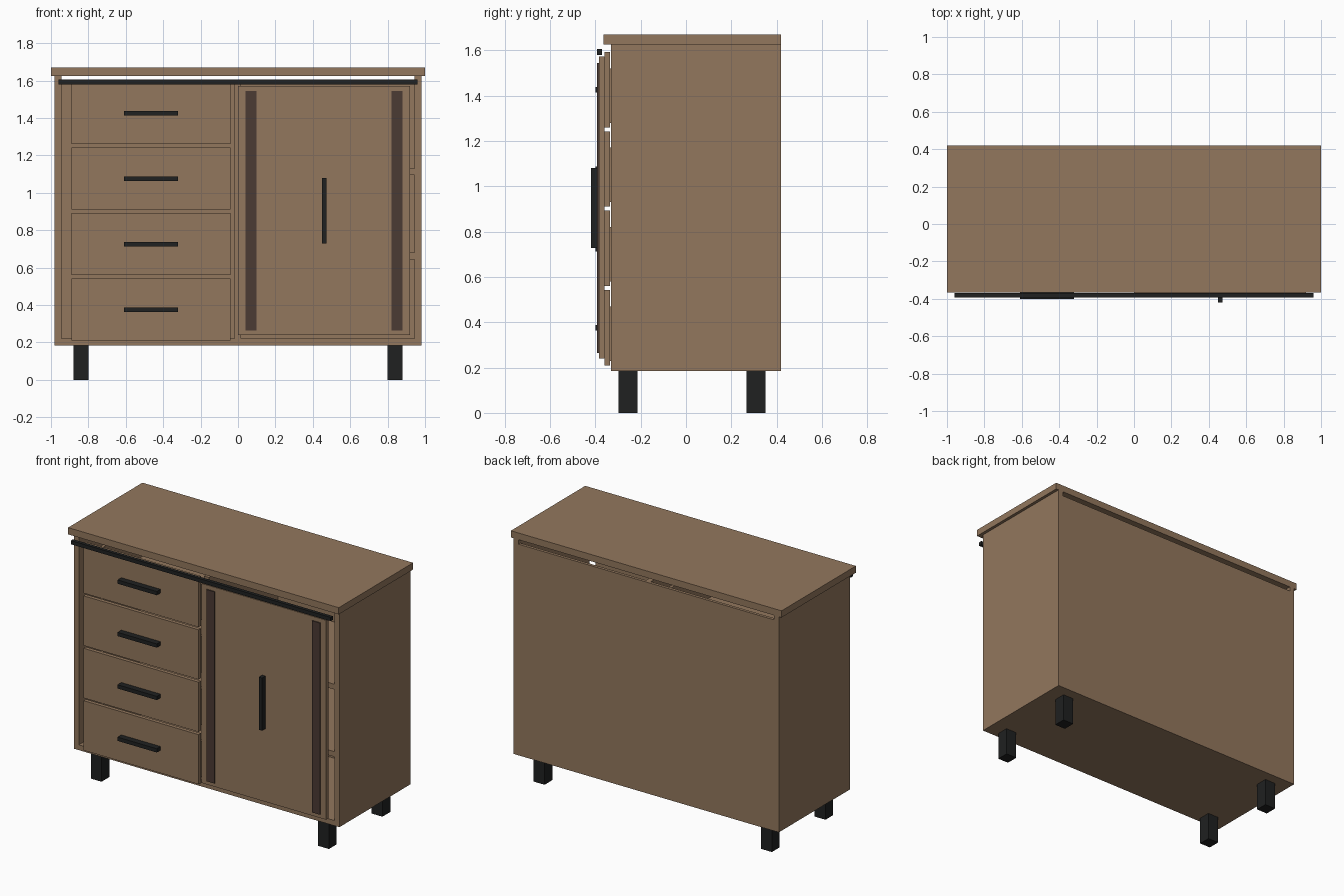
import bpy
import bmesh

if "Cube" in bpy.data.objects:
    bpy.data.objects.remove(bpy.data.objects["Cube"], do_unlink=True)


def material(name, rgb):
    mat = bpy.data.materials.new(name)
    mat.use_nodes = True
    color = (*rgb, 1)
    mat.diffuse_color = color
    mat.node_tree.nodes["Principled BSDF"].inputs["Base Color"].default_value = color
    return mat


wood = material("warm wood", (0.29, 0.185, 0.11))
black = material("black metal", (0.014, 0.015, 0.015))
strap_brown = material("dark brown", (0.07, 0.043, 0.034))


def box(name, x, y, z, mat):
    """Box given by its low and high limit on each axis."""
    bm = bmesh.new()
    bmesh.ops.create_cube(bm, size=1)
    for v in bm.verts:
        v.co = [lim[0] if c < 0 else lim[1] for c, lim in zip(v.co, (x, y, z))]
    mesh = bpy.data.meshes.new(name)
    bm.to_mesh(mesh)
    bm.free()
    mesh.materials.append(mat)
    obj = bpy.data.objects.new(name, mesh)
    bpy.context.collection.objects.link(obj)
    return obj


FRONT, BACK = -0.33, 0.42
BASE, RIM = 0.185, 1.625
INNER, OUTER = 0.945, 0.98
PANEL_TOP = 1.595

# Carcass
box("top_board", (-1, 1), (-0.365, BACK), (RIM, 1.67), wood)
box("right_side", (-OUTER, -INNER), (FRONT, BACK), (BASE, RIM), wood)
box("left_side", (INNER, OUTER), (FRONT, BACK), (BASE, RIM), wood)
box("bottom_board", (-INNER, INNER), (FRONT, BACK), (BASE, 0.22), wood)
box("back_panel", (-INNER, INNER), (0.4, BACK), (0.22, PANEL_TOP), wood)
box("divider", (-0.02, 0.015), (FRONT, 0.4), (0.22, PANEL_TOP), wood)
for i, z in enumerate((0.645, 1.095)):
    box(f"shelf_{i + 1}", (0.015, INNER), (FRONT, 0.4), (z, z + 0.035), wood)

# Drawers: front, open box behind it, and bar handle
for i in range(4):
    z = 0.21 + 0.35 * i
    n = i + 1
    low, high = z + 0.02, z + 0.26
    box(f"drawer_front_{n}", (-0.89, -0.04), (-0.36, -0.335), (z, z + 0.332), wood)
    box(f"drawer_bottom_{n}", (-0.87, -0.06), (-0.335, 0.35), (low, low + 0.02), wood)
    box(f"drawer_back_{n}", (-0.87, -0.06), (0.33, 0.35), (low, high), wood)
    for side, x in (("right", -0.87), ("left", -0.08)):
        box(f"drawer_{side}_{n}", (x, x + 0.02), (-0.335, 0.33), (low, high), wood)
    box(f"drawer_handle_{n}", (-0.61, -0.32), (-0.4, -0.36), (z + 0.153, z + 0.178), black)

# Sliding door with straps, handle and rail
box("sliding_door", (0, 0.92), (-0.385, -0.36), (0.24, 1.572), wood)
for side, x in (("right", 0.04), ("left", 0.82)):
    box(f"door_strap_{side}", (x, x + 0.06), (-0.392, -0.385), (0.265, 1.545), strap_brown)
box("door_handle", (0.448, 0.472), (-0.42, -0.385), (0.728, 1.08), black)
box("door_rail", (-0.96, 0.96), (-0.393, -0.37), (1.58, 1.605), black)

# Legs
for x_name, x in (("right", -0.88), ("left", 0.8)):
    for y_name, y in (("front", -0.297), ("back", 0.268)):
        box(f"{y_name}_{x_name}_leg", (x, x + 0.08), (y, y + 0.082), (0, BASE), black)
